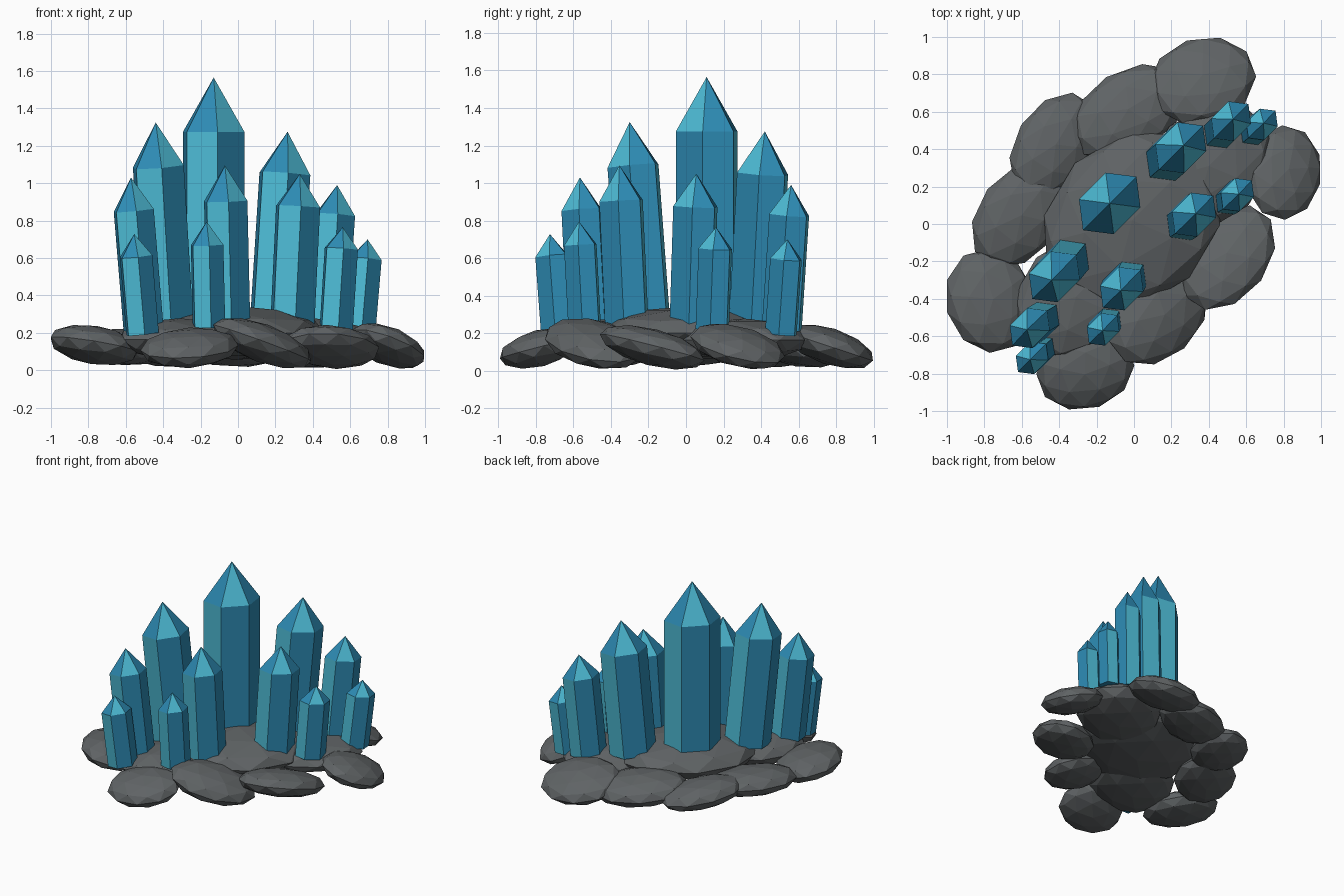
import bpy, bmesh, math
from mathutils import Vector, Matrix

if "Cube" in bpy.data.objects:
    bpy.data.objects.remove(bpy.data.objects["Cube"])

UP = Vector((0, 0, 1))
DIAGONAL = Matrix.Rotation(math.radians(45), 3, 'Z')


def material(name, color):
    m = bpy.data.materials.new(name)
    m.diffuse_color = (*color, 1)
    m.use_nodes = True
    m.node_tree.nodes["Principled BSDF"].inputs["Base Color"].default_value = m.diffuse_color
    return m


LIGHT = material("light_cyan", (0.075, 0.50, 0.67))
BLUE = material("deep_blue", (0.026, 0.255, 0.45))
STONE = material("grey_stone", (0.115, 0.125, 0.13))


def finish(name, bm, mats):
    bmesh.ops.recalc_face_normals(bm, faces=bm.faces)
    me = bpy.data.meshes.new(name)
    bm.to_mesh(me)
    bm.free()
    for m in mats:
        me.materials.append(m)
    ob = bpy.data.objects.new(name, me)
    bpy.context.collection.objects.link(ob)


def crystal(name, base, tip, shoulder, r):
    """Six-sided prism, wider along the diagonal, with a pointed cap."""
    base, tip = Vector(base), Vector(tip)
    axis = tip - base
    rot = UP.rotation_difference(axis)
    neck = base + axis * ((shoulder - base.z) / axis.z)
    bm = bmesh.new()
    angles = [math.radians(60 * i) for i in range(6)]

    def ring(c):
        return [bm.verts.new(c + rot @ (DIAGONAL @ Vector(
            (1.19 * r * math.cos(a), 0.89 * r * math.sin(a), 0)))) for a in angles]

    lower, upper = ring(base), ring(neck)
    point = bm.verts.new(tip)
    bm.faces.new(lower[::-1]).material_index = 1
    for i in range(6):
        j = (i + 1) % 6
        # opposite pairs of facets are lighter
        side = bm.faces.new((lower[i], lower[j], upper[j], upper[i]))
        side.material_index = 0 if i % 3 == 0 else 1
        cap = bm.faces.new((upper[i], upper[j], point))
        cap.material_index = 0 if i % 3 == 1 else 1
    finish(name, bm, [LIGHT, BLUE])


def rock(name, center, half, angle, slope=(0, 0)):
    """Flattened faceted boulder, turned about z and tilted to a slope."""
    bm = bmesh.new()
    bmesh.ops.create_icosphere(bm, subdivisions=2, radius=1.03)
    tilt = UP.rotation_difference(Vector((-slope[0], -slope[1], 1))).to_matrix().to_4x4()
    mat = (Matrix.Translation(center) @ tilt
           @ Matrix.Rotation(math.radians(angle), 4, 'Z') @ Matrix.Diagonal((*half, 1)))
    bmesh.ops.transform(bm, matrix=mat, verts=bm.verts)
    finish(name, bm, [STONE])


# Crystals: base, tip, shoulder height, radius
crystals = [
    ((-0.13, 0.11, 0.30), (-0.13, 0.11, 1.565), 1.275, 0.17),
    ((-0.375, -0.22, 0.25), (-0.44, -0.30, 1.325), 1.09, 0.141),
    ((0.20, 0.365, 0.25), (0.265, 0.42, 1.275), 1.05, 0.141),
    ((-0.505, -0.525, 0.22), (-0.572, -0.565, 1.03), 0.855, 0.111),
    ((-0.05, -0.315, 0.23), (-0.07, -0.355, 1.095), 0.905, 0.12),
    ((0.29, 0.03, 0.23), (0.33, 0.055, 1.05), 0.875, 0.122),
    ((0.48, 0.51, 0.22), (0.53, 0.56, 0.99), 0.83, 0.11),
    ((-0.51, -0.685, 0.195), (-0.555, -0.725, 0.728), 0.61, 0.09),
    ((-0.155, -0.54, 0.23), (-0.168, -0.57, 0.795), 0.67, 0.09),
    ((0.525, 0.14, 0.22), (0.56, 0.16, 0.765), 0.65, 0.092),
    ((0.65, 0.505, 0.195), (0.693, 0.54, 0.70), 0.595, 0.087),
]
for n, c in enumerate(crystals, 1):
    crystal(f"crystal_{n}", *c)

# Three stones in a row under the crystals
rock("base_stone_middle", (-0.01, 0.02, 0.20), (0.52, 0.42, 0.14), 45)
rock("base_stone_front", (-0.31, -0.39, 0.165), (0.36, 0.29, 0.11), 45)
rock("base_stone_back", (0.40, 0.31, 0.165), (0.37, 0.29, 0.11), 45)

# Ring of smaller stones: center, half sizes, turn, slope
stones = [
    ((0.365, 0.765, 0.13), (0.285, 0.235, 0.095), 20, (0.0, -0.33)),
    ((-0.03, 0.60, 0.125), (0.33, 0.215, 0.1), 32, (0.0, -0.15)),
    ((-0.43, 0.42, 0.12), (0.30, 0.20, 0.095), 58, (-0.12, -0.05)),
    ((-0.61, 0.05, 0.125), (0.31, 0.215, 0.095), 52, (-0.08, 0.04)),
    ((-0.77, -0.41, 0.135), (0.275, 0.235, 0.1), 105, (-0.17, -0.08)),
    ((-0.26, -0.78, 0.12), (0.26, 0.21, 0.095), 20, (0.03, 0.25)),
    ((0.13, -0.49, 0.145), (0.31, 0.22, 0.1), 40, (-0.35, -0.05)),
    ((0.50, -0.18, 0.125), (0.31, 0.215, 0.095), 55, (0.05, -0.27)),
    ((0.80, 0.275, 0.13), (0.255, 0.205, 0.09), 75, (-0.33, -0.22)),
]
for n, s in enumerate(stones, 1):
    rock(f"rim_stone_{n}", *s)
